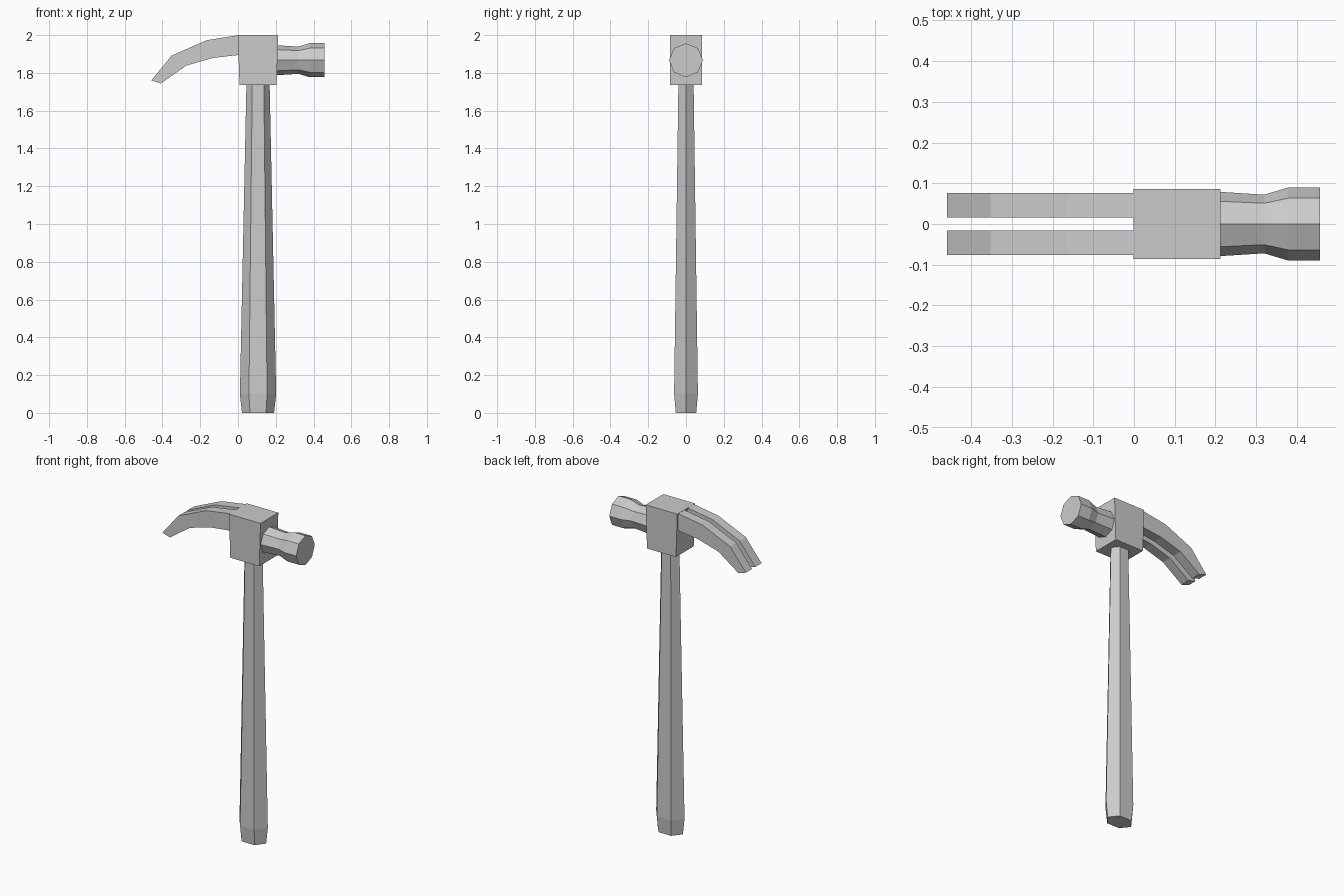
import bpy, bmesh
from math import cos, sin, tau

if "Cube" in bpy.data.objects:
    bpy.data.objects.remove(bpy.data.objects["Cube"])


def make_object(name, bm):
    bmesh.ops.recalc_face_normals(bm, faces=bm.faces[:])
    mesh = bpy.data.meshes.new(name)
    bm.to_mesh(mesh)
    bm.free()
    obj = bpy.data.objects.new(name, mesh)
    bpy.context.collection.objects.link(obj)
    return obj


def loft(name, rings):
    """Join equal-sized rings of points into a capped, flat-shaded solid."""
    bm = bmesh.new()
    loops = [[bm.verts.new(p) for p in ring] for ring in rings]
    n = len(loops[0])
    for a, b in zip(loops, loops[1:]):
        for i in range(n):
            j = (i + 1) % n
            bm.faces.new((a[i], a[j], b[j], b[i]))
    bm.faces.new(loops[0])
    bm.faces.new(loops[-1])
    return make_object(name, bm)


def circle(n):
    return [(cos(tau * i / n), sin(tau * i / n)) for i in range(n)]


CX = 0.106       # handle and head axis
FACE_Z = 1.867   # striking face axis

# Six-sided tapered handle: (z, x radius, y half width)
handle_rings = [(0, 0.085, 0.054), (0.1, 0.096, 0.063), (1.76, 0.061, 0.04)]
loft("handle", [[(CX + rx * c, hy / sin(tau / 6) * s, z) for c, s in circle(6)]
                for z, rx, hy in handle_rings])

# Head block, slightly narrower at the bottom
loft("head_block", [[(CX + sx * hx, sy * 0.086, z)
                     for sx, sy in ((-1, -1), (1, -1), (1, 1), (-1, 1))]
                    for z, hx in ((1.735, 0.098), (2.0, 0.107))])

# Eight-sided neck and striking face: (x, radius)
neck_rings = [(0.195, 0.08), (0.32, 0.072), (0.38, 0.09), (0.457, 0.09)]
loft("striking_face", [[(x, r * c, FACE_Z + r * s) for c, s in circle(8)]
                       for x, r in neck_rings])

# Curved claw prongs: upper and lower outline points, mirrored across y
upper = [(0.005, 2.0), (-0.166, 1.973), (-0.352, 1.891), (-0.459, 1.76)]
lower = [(0.005, 1.895), (-0.133, 1.879), (-0.273, 1.839), (-0.408, 1.744)]
prong = loft("claw_prongs", [[(u[0], 0.016, u[1]), (u[0], 0.076, u[1]),
                              (l[0], 0.076, l[1]), (l[0], 0.016, l[1])]
                             for u, l in zip(upper, lower)])
mirror = prong.modifiers.new("mirror", 'MIRROR')
mirror.use_axis = (False, True, False)
